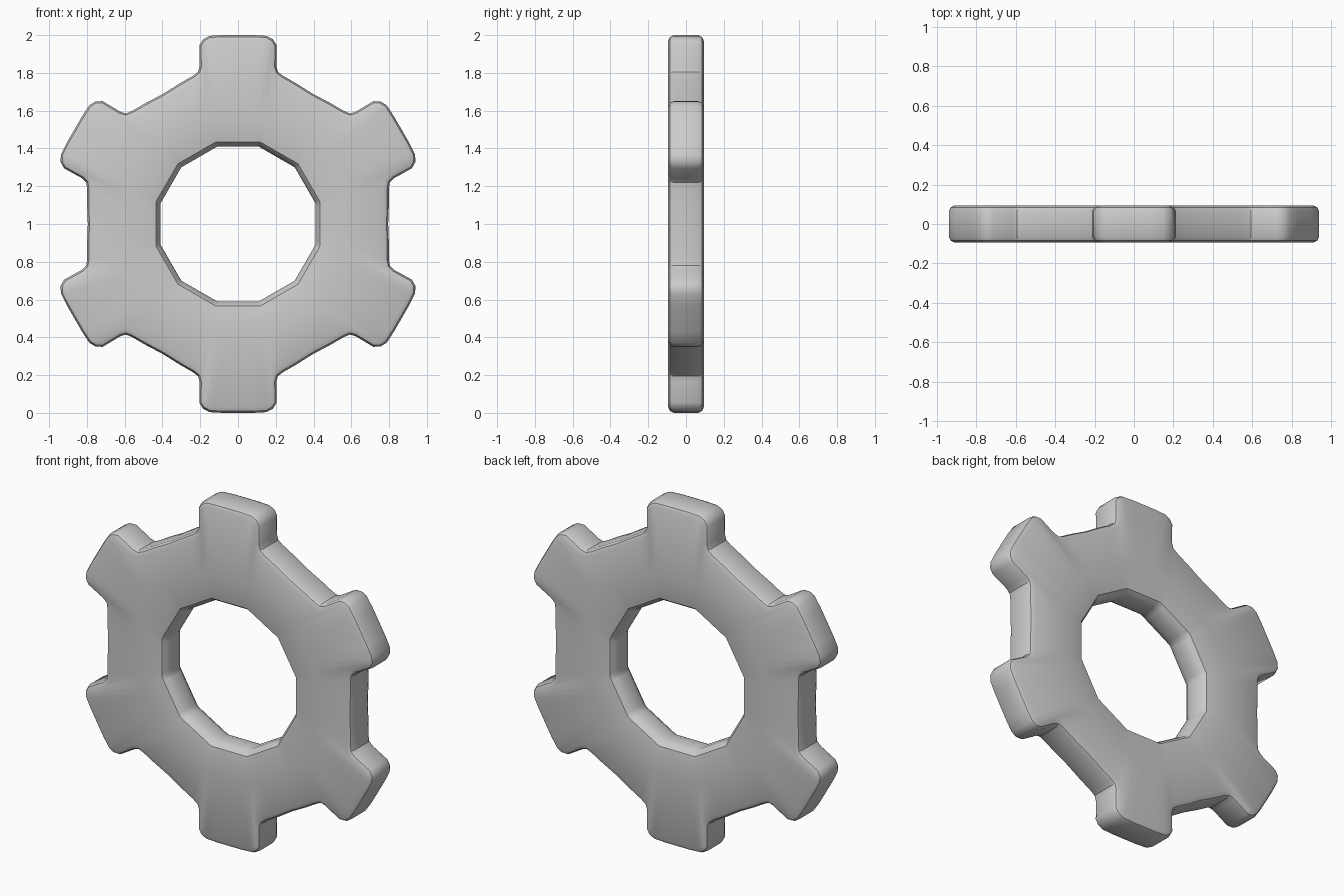
import bpy, bmesh, math
from mathutils import Vector

if "Cube" in bpy.data.objects:
    bpy.data.objects.remove(bpy.data.objects["Cube"])

TEETH = 6
# Half tooth outline: (sideways, radial, matching angle on the hole in degrees)
HALF = [(.08, 1.0, 2), (.15, .996, 6), (.185, .978, 10), (.205, .945, 13),
        (.203, .835, 15), (.211, .806, 18), (.238, .785, 22), (.311, .743, 26)]
VALLEY = (.795 * .5, .795 * math.cos(math.pi / 6), 30)
SECTOR = [(-v, u, -a) for v, u, a in reversed(HALF)] + HALF + [VALLEY]


def turn(v, u, a):
    c, s = math.cos(a), math.sin(a)
    return Vector((v * c + u * s, u * c - v * s))


outline, angles = [], []
for k in range(TEETH):
    base = k * math.tau / TEETH
    for v, u, a in SECTOR:
        outline.append(turn(v, u, base))
        angles.append(base + math.radians(a))
n = len(outline)


def inset(d):
    # outline runs clockwise, so the inner side is to the right
    result = []
    for i, p in enumerate(outline):
        e1 = (p - outline[i - 1]).normalized()
        e2 = (outline[(i + 1) % n] - p).normalized()
        n1, n2 = Vector((e1.y, -e1.x)), Vector((e2.y, -e2.x))
        result.append(p + (n1 + n2) * d / (1 + n1.dot(n2)))
    return result


def hole(r, roundness=0):
    # softened twelve-sided opening, r is the distance to the flats
    result = []
    step = math.pi / 6
    for a in angles:
        off = (a + step / 2) % step - step / 2
        result.append(turn(0, r * (1 + (1 / math.cos(off) - 1) * (1 - roundness)), a))
    return result


# Cross-section rings from the middle of the rim to the middle of the hole
half_rings = [(inset(0), .065), (inset(.009), .084), (inset(.03), .094),
              (hole(.58, .5), .095), (hole(.50, .5), .094), (hole(.435), .083),
              (hole(.42), .062), (hole(.41), .03)]
loop = half_rings + [(p, -y) for p, y in reversed(half_rings)]

bm = bmesh.new()
rings = [[bm.verts.new((p.x, y, p.y + 1)) for p in pts] for pts, y in loop]
for j, ring in enumerate(rings):
    nxt = rings[(j + 1) % len(rings)]
    for i in range(n):
        k = (i + 1) % n
        bm.faces.new((ring[i], ring[k], nxt[k], nxt[i]))
bmesh.ops.recalc_face_normals(bm, faces=bm.faces)
mesh = bpy.data.meshes.new("gear_wheel")
bm.to_mesh(mesh)
bm.free()

# Gear wheel
gear = bpy.data.objects.new("gear_wheel", mesh)
bpy.context.collection.objects.link(gear)
bpy.context.view_layer.objects.active = gear
gear.select_set(True)
bpy.ops.object.shade_smooth_by_angle(angle=math.radians(30))
